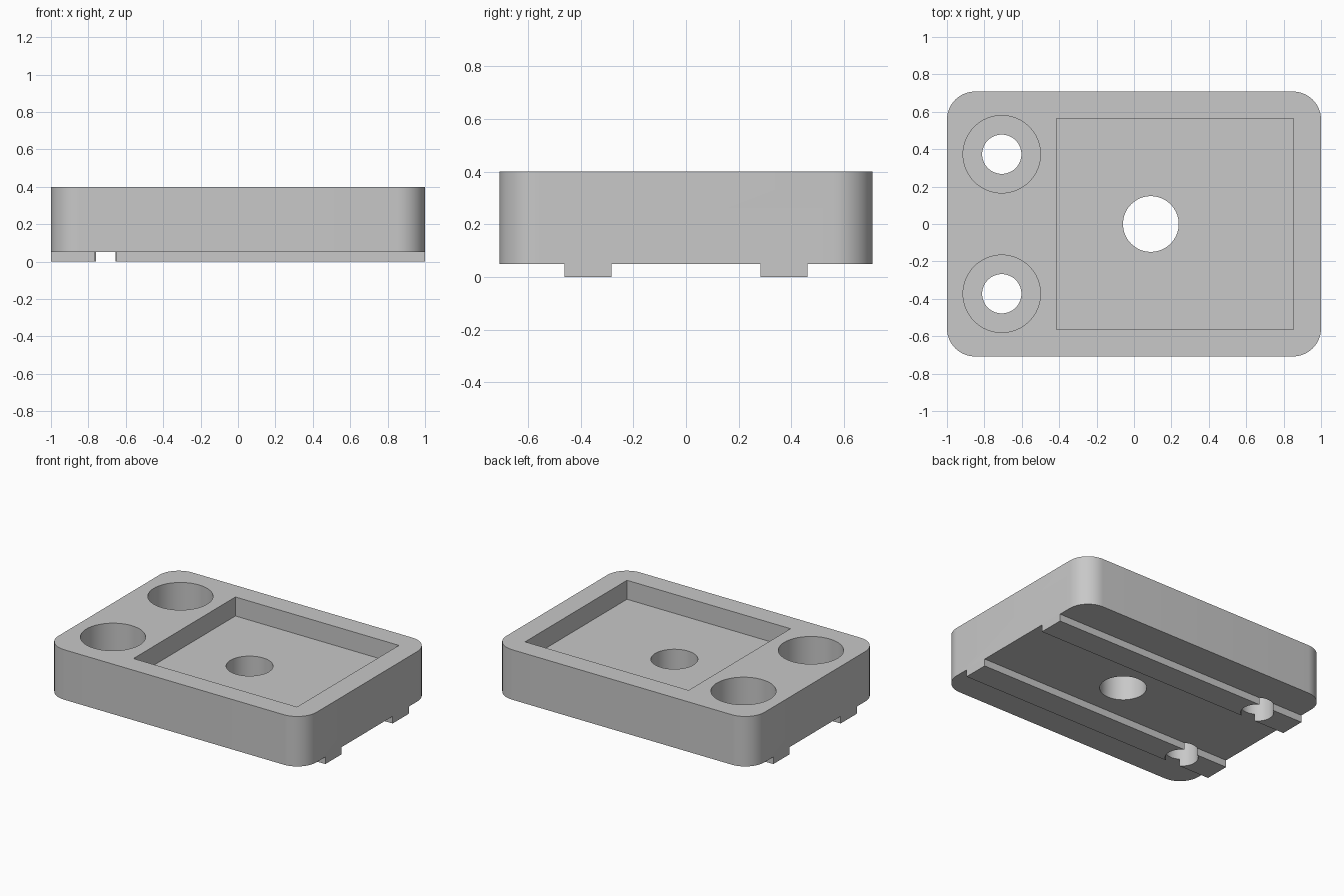
import bpy, bmesh, math

cube = bpy.data.objects.get("Cube")
if cube:
    bpy.data.objects.remove(cube, do_unlink=True)

grey = bpy.data.materials.new("plain grey")
grey.use_nodes = True
colour = (0.58, 0.58, 0.58, 1)
grey.diffuse_color = colour
grey.node_tree.nodes["Principled BSDF"].inputs["Base Color"].default_value = colour


def prism(name, outline, z0, z1):
    """Extrude a closed counter-clockwise outline from z0 to z1."""
    bm = bmesh.new()
    base = bm.faces.new([bm.verts.new((x, y, z0)) for x, y in outline])
    top = bmesh.ops.extrude_face_region(bm, geom=[base])["geom"]
    verts = [g for g in top if isinstance(g, bmesh.types.BMVert)]
    bmesh.ops.translate(bm, verts=verts, vec=(0, 0, z1 - z0))
    bmesh.ops.recalc_face_normals(bm, faces=bm.faces)
    mesh = bpy.data.meshes.new(name)
    bm.to_mesh(mesh)
    bm.free()
    mesh.materials.append(grey)
    obj = bpy.data.objects.new(name, mesh)
    bpy.context.collection.objects.link(obj)
    return obj


def box(x0, x1, y0, y1):
    return [(x0, y0), (x1, y0), (x1, y1), (x0, y1)]


def circle(cx, cy, r, n=64):
    return [(cx + r * math.cos(math.tau * i / n), cy + r * math.sin(math.tau * i / n))
            for i in range(n)]


def rounded_box(hx, hy, r, steps=14):
    pts = []
    for k, (sx, sy) in enumerate([(1, 1), (-1, 1), (-1, -1), (1, -1)]):
        for i in range(steps + 1):
            a = math.pi / 2 * (k + i / steps)
            pts.append((sx * (hx - r) + r * math.cos(a), sy * (hy - r) + r * math.sin(a)))
    return pts


def cut(target, name, outline, z0, z1):
    """Subtract a prism from the target."""
    cutter = prism(name, outline, z0, z1)
    cutter.hide_render = True
    mod = target.modifiers.new(name, "BOOLEAN")
    mod.operation = "DIFFERENCE"
    mod.solver = "EXACT"
    mod.object = cutter
    bpy.ops.object.modifier_apply(modifier=mod.name)
    bpy.data.objects.remove(cutter, do_unlink=True)


# Rounded block
HEIGHT, UNDERSIDE, POCKET_FLOOR, BORE_FLOOR = 0.40, 0.05, 0.267, 0.17
RAIL_Y, RAIL_HALF = 0.372, 0.0895
plate = prism("mounting_plate", rounded_box(1.0, 0.708, 0.15), 0, HEIGHT)
bpy.ops.object.select_all(action="DESELECT")
plate.select_set(True)
bpy.context.view_layer.objects.active = plate

# Clear the underside, leaving two rails along the length
inner, outer = RAIL_Y - RAIL_HALF, RAIL_Y + RAIL_HALF
for y0, y1 in [(-1, -outer), (-inner, inner), (outer, 1)]:
    cut(plate, "underside_cutter", box(-1.2, 1.2, y0, y1), -0.1, UNDERSIDE)

# Rectangular pocket with a central through hole
cut(plate, "pocket_cutter", box(-0.415, 0.852, -0.564, 0.564), POCKET_FLOOR, 0.6)
cut(plate, "centre_hole_cutter", circle(0.09, 0, 0.149), -0.1, 0.6)

# Two counterbored screw holes
for side in (-1, 1):
    cut(plate, "counterbore_cutter", circle(-0.707, side * 0.373, 0.207), BORE_FLOOR, 0.6)
    cut(plate, "screw_hole_cutter", circle(-0.707, side * 0.373, 0.105), -0.1, 0.6)

bpy.ops.object.shade_smooth_by_angle(angle=math.radians(30))
